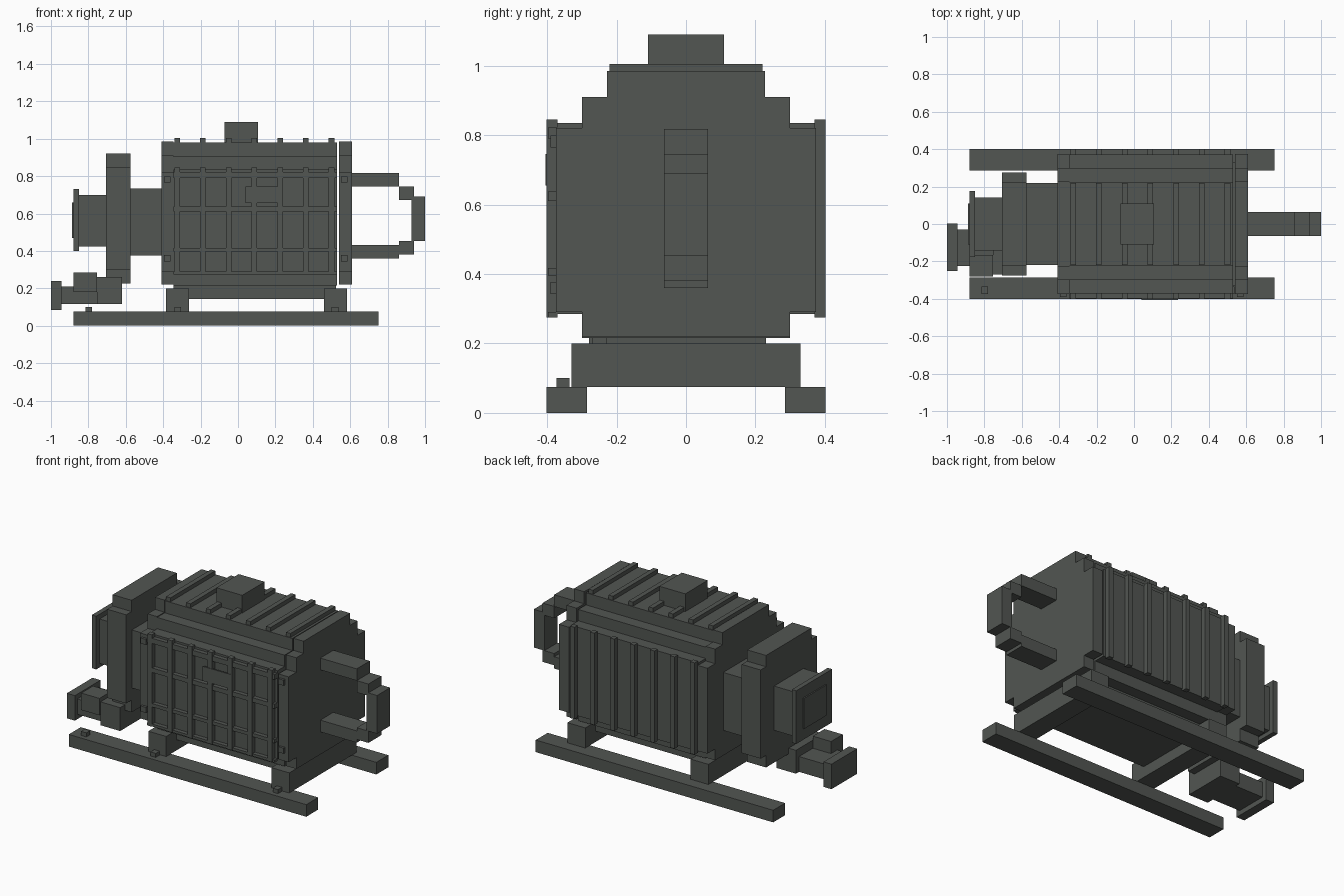
import bpy
import bmesh

if "Cube" in bpy.data.objects:
    bpy.data.objects.remove(bpy.data.objects["Cube"])

paint = bpy.data.materials.new("dark grey green")
paint.diffuse_color = (0.085, 0.093, 0.085, 1)
paint.use_nodes = True
paint.node_tree.nodes["Principled BSDF"].inputs["Base Color"].default_value = paint.diffuse_color


def finish(name, bm):
    bmesh.ops.recalc_face_normals(bm, faces=bm.faces[:])
    mesh = bpy.data.meshes.new(name)
    bm.to_mesh(mesh)
    bm.free()
    mesh.materials.append(paint)
    obj = bpy.data.objects.new(name, mesh)
    bpy.context.collection.objects.link(obj)
    return obj


def box(name, x, y, z):
    """Box from (min, max) ranges; a single y number means symmetric."""
    if not isinstance(y, tuple):
        y = (-y, y)
    bm = bmesh.new()
    bmesh.ops.create_cube(bm, size=1)
    for v in bm.verts:
        for i, (a, b) in enumerate((x, y, z)):
            v.co[i] = a if v.co[i] < 0 else b
    return finish(name, bm)


def stepped(name, x, steps):
    """Extrude a mirrored stepped section; steps = (z bottom, z top, half width)."""
    right = []
    for z0, z1, w in steps:
        right += [(w, z0), (w, z1)]
    outline = right + [(-y, z) for y, z in reversed(right)]
    bm = bmesh.new()
    face = bm.faces.new([bm.verts.new((x[0], y, z)) for y, z in outline])
    ext = bmesh.ops.extrude_face_region(bm, geom=[face])
    new = [g for g in ext["geom"] if isinstance(g, bmesh.types.BMVert)]
    bmesh.ops.translate(bm, verts=new, vec=(x[1] - x[0], 0, 0))
    return finish(name, bm)


# Engine block with an end plate at each end
stepped("engine_block", (-0.345, 0.53),
        [(0.215, 0.285, 0.30), (0.285, 0.835, 0.372), (0.835, 0.905, 0.30), (0.905, 0.98, 0.225)])
plate = [(0.22, 0.29, 0.30), (0.29, 0.82, 0.375), (0.82, 0.91, 0.30), (0.91, 0.985, 0.228)]
stepped("rear_end_plate", (-0.41, -0.345), plate)
stepped("front_end_plate", (0.54, 0.61), plate)

# Ribs on both sides and over the roof
for i in range(7):
    x = -0.325 + i * 0.1375
    rib = (x - 0.015, x + 0.015)
    box("side_rib_left", rib, (-0.402, -0.37), (0.275, 0.845))
    box("side_rib_right", rib, (0.37, 0.402), (0.275, 0.845))
    box("roof_rib", rib, 0.22, (0.97, 1.005))

# Cross bars and panel plate on the front side
for z in ((0.275, 0.29), (0.396, 0.417), (0.61, 0.638), (0.79, 0.822)):
    box("side_cross_bar", (-0.345, 0.53), (-0.398, -0.37), z)
box("data_plate", (0.04, 0.235), (-0.405, -0.396), (0.655, 0.745))

# End plate bolts
for x in (-0.378, 0.568):
    for z in (0.36, 0.782):
        box("end_plate_bolt", (x - 0.018, x + 0.018), (-0.39, -0.37), (z - 0.017, z + 0.017))

# Filler cap on the roof
box("filler_cap", (-0.072, 0.106), 0.11, (0.98, 1.09))

# Gearbox, flywheel housing and output shaft
box("gearbox", (-0.575, -0.41), 0.22, (0.375, 0.735))
stepped("flywheel_housing", (-0.705, -0.575),
        [(0.225, 0.30, 0.222), (0.30, 0.85, 0.275), (0.85, 0.92, 0.222)])
box("output_shaft", (-0.85, -0.705), 0.143, (0.425, 0.70))
box("output_flange", (-0.88, -0.85), 0.176, (0.40, 0.73))
box("output_cover", (-0.888, -0.88), 0.11, (0.47, 0.66))

# Starter motor beneath the output shaft
box("starter_mount", (-0.755, -0.62), (-0.27, 0.0), (0.115, 0.26))
box("starter_body", (-0.945, -0.755), (-0.225, -0.03), (0.115, 0.21))
box("starter_solenoid", (-0.88, -0.755), (-0.28, -0.165), (0.18, 0.285))
box("starter_cap", (-1.0, -0.945), (-0.25, 0.002), (0.085, 0.24))

# Looped pipe at the free end
for z, ez in (((0.745, 0.818), (0.672, 0.745)), ((0.36, 0.433), (0.38, 0.453))):
    box("loop_pipe", (0.61, 0.86), 0.064, z)
    box("loop_elbow", (0.86, 0.94), 0.064, ez)
box("loop_end", (0.927, 1.0), 0.064, (0.453, 0.69))

# Base frame: pan, cross members, skids and bolts
box("oil_pan", (-0.345, 0.525), 0.23, (0.142, 0.217))
for x in ((-0.385, -0.262), (0.46, 0.583)):
    box("cross_member", x, 0.33, (0.075, 0.20))
for y in ((-0.402, -0.285), (0.285, 0.402)):
    box("skid", (-0.88, 0.75), y, (0.0, 0.075))
for x in (-0.798, -0.322, 0.518):
    box("skid_bolt", (x - 0.018, x + 0.018), (-0.373, -0.335), (0.075, 0.1))
